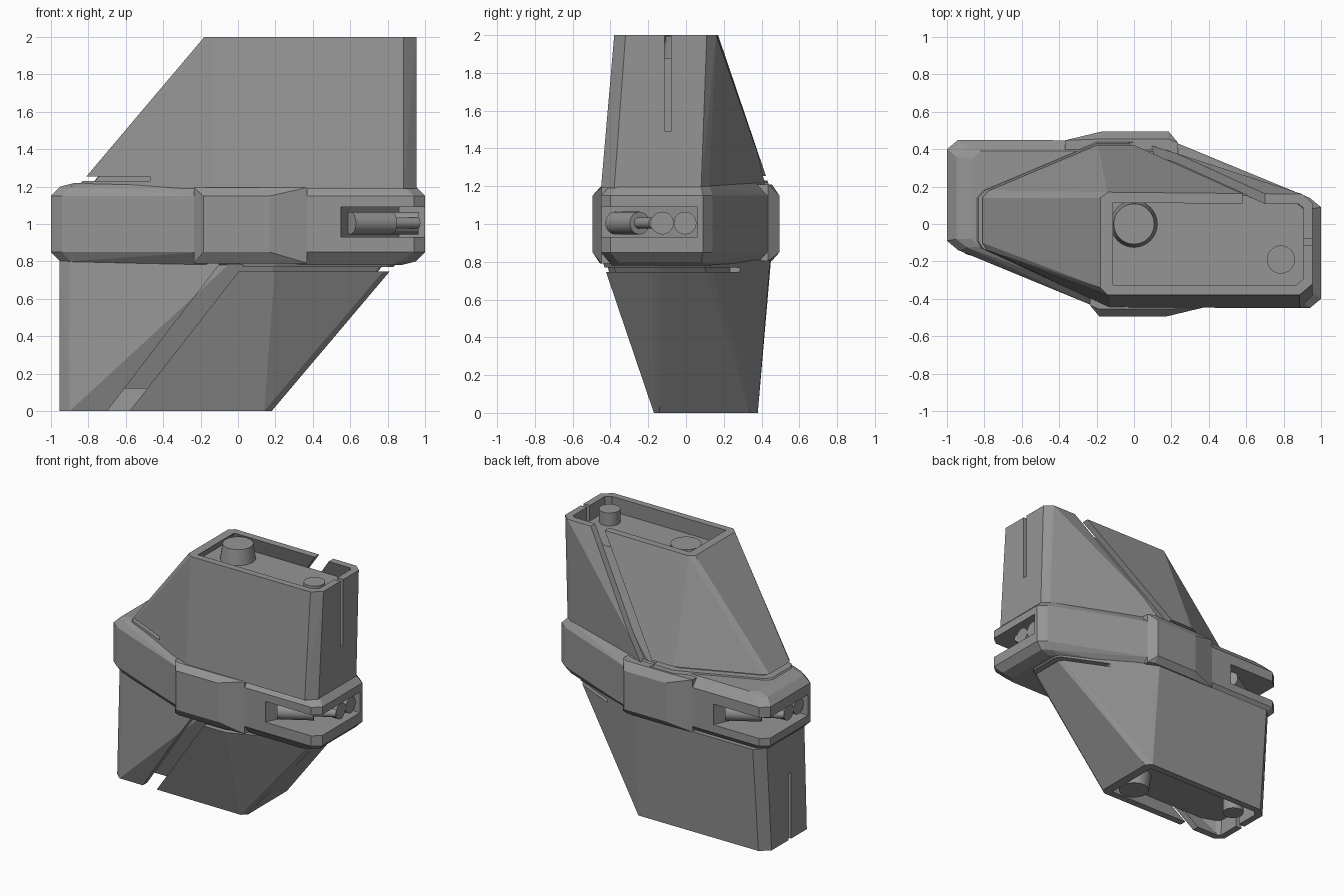
import bpy, bmesh
from mathutils import Vector, Matrix

if "Cube" in bpy.data.objects:
    bpy.data.objects.remove(bpy.data.objects["Cube"])

INVERT = Matrix.Translation((0, 0, 2)) @ Matrix.Diagonal((-1, -1, -1, 1))


def to_object(name, bm):
    bmesh.ops.recalc_face_normals(bm, faces=bm.faces)
    me = bpy.data.meshes.new(name)
    bm.to_mesh(me)
    bm.free()
    ob = bpy.data.objects.new(name, me)
    bpy.context.collection.objects.link(ob)
    return ob


def hull(name, *rings):
    """Convex solid through rings of (z, [(x, y), ...])."""
    bm = bmesh.new()
    for z, pts in rings:
        for x, y in pts:
            bm.verts.new((x, y, z))
    res = bmesh.ops.convex_hull(bm, input=bm.verts)
    junk = list({g for g in res["geom_interior"] + res["geom_unused"] if isinstance(g, bmesh.types.BMVert)})
    bmesh.ops.delete(bm, geom=junk, context='VERTS')
    bmesh.ops.dissolve_limit(bm, angle_limit=0.01, verts=bm.verts, edges=bm.edges)
    return to_object(name, bm)


def prism(name, pts, z0, z1):
    return hull(name, (z0, pts), (z1, pts))


def box(name, x0, x1, y0, y1, z0, z1):
    return prism(name, [(x0, y0), (x1, y0), (x1, y1), (x0, y1)], z0, z1)


def inset_solid(name, src, d, z0, z1):
    """Offset the side planes of a convex solid inward, between two levels."""
    bm = bmesh.new()
    bmesh.ops.create_cube(bm, size=6)
    planes = [(p.center - p.normal * d, p.normal) for p in src.data.polygons if abs(p.normal.z) < 0.9]
    planes += [(Vector((0, 0, z1)), Vector((0, 0, 1))), (Vector((0, 0, z0)), Vector((0, 0, -1)))]
    for co, no in planes:
        r = bmesh.ops.bisect_plane(bm, geom=bm.verts[:] + bm.edges[:] + bm.faces[:], dist=1e-5,
                                   plane_co=co, plane_no=no, clear_outer=True)
        edges = [e for e in r["geom_cut"] if isinstance(e, bmesh.types.BMEdge) and e.is_boundary]
        if edges:
            bmesh.ops.holes_fill(bm, edges=edges, sides=0)
    return to_object(name, bm)


def cut(ob, *cutters):
    bpy.context.view_layer.objects.active = ob
    for c in cutters:
        m = ob.modifiers.new("cut", 'BOOLEAN')
        m.operation, m.solver, m.object = 'DIFFERENCE', 'EXACT', c
        bpy.ops.object.modifier_apply(modifier=m.name)
        bpy.data.objects.remove(c)


def rod(name, a, b, r0, r1):
    a, b = Vector(a), Vector(b)
    bm = bmesh.new()
    rot = (b - a).to_track_quat('Z', 'Y').to_matrix().to_4x4()
    bmesh.ops.create_cone(bm, cap_ends=True, segments=32, radius1=r0, radius2=r1,
                          depth=(b - a).length, matrix=Matrix.Translation((a + b) / 2) @ rot)
    for f in bm.faces:
        f.smooth = len(f.verts) == 4
    for e in bm.edges:
        e.smooth = all(f.smooth for f in e.link_faces)
    return to_object(name, bm)


# Upper shell: leaning tapered hull
base = [(.955, -.38), (.885, -.45), (-.13, -.445), (-.84, -.12), (-.865, -.08), (-.865, .14),
        (-.83, .18), (-.2, .445), (.02, .445), (.9, .12), (.955, .08)]
top = [(.955, -.32), (.885, -.38), (-.14, -.38), (-.18, -.34), (-.18, .14), (-.14, .17),
       (.9, .16), (.955, .11)]
shell = hull("upper_shell", (1.19, base), (2, top))
core = inset_solid("upper_core", shell, .048, 1.1, 1.88)
hollow = inset_solid("hollow_cutter", shell, .052, 1.0, 2.3)

# Diagonal groove beside the back panel (profile in xz, extruded along y)
groove = prism("groove_cutter", [(.715, 2.02), (.08, 1.19), (-.03, 1.22), (.595, 2.02)], 0, -1)
groove.data.transform(Matrix.Rotation(1.5707963, 4, 'X'))
cut(shell, hollow, groove,
    box("gap_a", -1.2, -.47, -1, 1, 1.23, 1.254),
    box("gap_b", -.6, .06, .05, 1, 1.23, 1.254),
    box("end_slot", .8, 1.2, -.115, -.08, 1.49, 2.2))

# Pegs in the top recess
big_peg = rod("large_peg", (0, 0, 1.86), (0, 0, 1.995), .128, .108)
small_peg = rod("small_peg", (.785, -.19, 1.86), (.785, -.19, 1.98), .075, .075)

# Middle band with chamfered rims
half = [(1, .09), (1, -.4), (.94, -.45), (.3, -.45), (-.2, -.445), (-.94, -.14)]
outline = half + [(-x, -y) for x, y in half]
rim = [(x * .95, y * .9) for x, y in outline]
foot = [(x * .87, y * .87) for x, y in outline]
band = hull("middle_band", (.78, foot), (.80, rim), (.85, outline), (1.15, outline), (1.20, rim), (1.22, foot))
pocket = [(.55, -.7), (.55, -.44), (.6, -.33), (.86, .06), (1.2, .06), (1.2, -.7)]
pocket_cut = prism("pocket_cutter", pocket, .93, 1.09)
pocket_far = pocket_cut.copy()
pocket_far.data = pocket_cut.data.copy()
bpy.context.collection.objects.link(pocket_far)
pocket_far.data.transform(INVERT)
pocket_far.data.flip_normals()
cut(band, pocket_cut, pocket_far)

# Raised pad on the band
pad = [(-.235, -.435), (-.185, -.495), (.17, -.495), (.37, -.447), (.37, -.3), (-.235, -.3)]
pad_in = [(x, max(y, -.455)) for x, y in pad]
band_pad = hull("band_pad", (.79, pad_in), (.85, pad), (1.15, pad), (1.195, pad_in))

# Fittings inside the corner pocket
fittings = [rod("pocket_cylinder", (.6, -.375, 1.005), (.82, -.245, 1.005), .06, .06),
            rod("pocket_stem", (.8, -.26, 1.005), (.96, -.17, 1.005), .03, .03),
            rod("pocket_port_a", (.75, -.125, 1.005), (.965, -.125, 1.005), .06, .06),
            rod("pocket_port_b", (.8, -.005, 1.005), (.965, -.005, 1.005), .06, .06)]

# Point-mirrored lower half
for ob in [shell, core, big_peg, small_peg, band_pad] + fittings:
    twin = ob.copy()
    twin.data = ob.data.copy()
    twin.name = ob.name.replace("upper", "lower") if "upper" in ob.name else ob.name + "_opposite"
    twin.data.transform(INVERT)
    twin.data.flip_normals()
    bpy.context.collection.objects.link(twin)

# Dark grey everywhere
grey = bpy.data.materials.new("dark_grey")
grey.diffuse_color = (.3, .3, .3, 1)
grey.use_nodes = True
grey.node_tree.nodes["Principled BSDF"].inputs["Base Color"].default_value = grey.diffuse_color
for ob in bpy.context.collection.objects:
    ob.data.materials.clear()
    ob.data.materials.append(grey)
